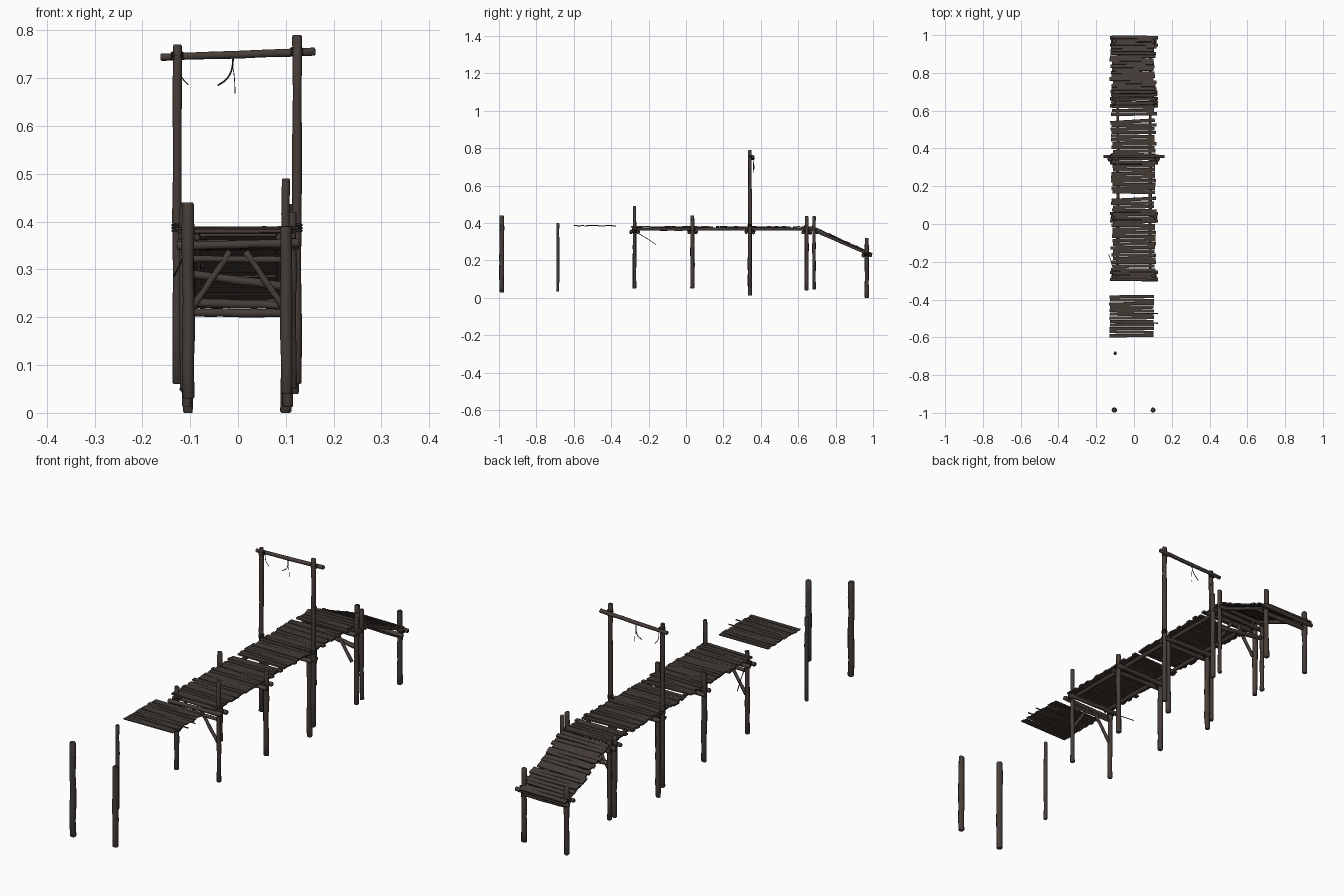
import bpy, bmesh, random
from mathutils import Vector, Matrix

random.seed(4)
if "Cube" in bpy.data.objects:
    bpy.data.objects.remove(bpy.data.objects["Cube"])


def material(name, rgb):
    m = bpy.data.materials.new(name)
    m.use_nodes = True
    m.diffuse_color = (*rgb, 1)
    m.node_tree.nodes["Principled BSDF"].inputs["Base Color"].default_value = (*rgb, 1)
    return m


LOG = material("log brown", (0.060, 0.046, 0.039))
PLANK = material("plank brown", (0.056, 0.043, 0.036))
ROPE = material("dark rope", (0.030, 0.024, 0.021))


def finish(name, bm, mat, smooth=False):
    bmesh.ops.recalc_face_normals(bm, faces=bm.faces)
    me = bpy.data.meshes.new(name)
    bm.to_mesh(me)
    bm.free()
    me.materials.append(mat)
    ob = bpy.data.objects.new(name, me)
    bpy.context.collection.objects.link(ob)
    if smooth:
        bpy.ops.object.select_all(action='DESELECT')
        ob.select_set(True)
        bpy.context.view_layer.objects.active = ob
        bpy.ops.object.shade_smooth_by_angle(angle=0.9)
    return ob


def log(name, a, b, r, mat=LOG, sides=9, rings=6, wobble=0.1):
    """Slightly crooked round timber from a to b with chamfered ends."""
    a, b = Vector(a), Vector(b)
    axis = b - a
    rot = axis.to_track_quat('Z', 'Y').to_matrix().to_4x4()
    bm = bmesh.new()
    chamfer = min(0.3, 0.3 * r / axis.length)
    steps = [0, chamfer] + [i / rings for i in range(1, rings)] + [1 - chamfer, 1]
    loops = []
    for i, t in enumerate(steps):
        end = i in (0, len(steps) - 1)
        rad = r * (0.8 if end else random.uniform(1 - wobble, 1 + wobble))
        off = Vector((random.uniform(-1, 1), random.uniform(-1, 1), 0)) * r * wobble
        m = Matrix.Translation(a + axis * t) @ rot @ Matrix.Translation(off)
        ring = bmesh.ops.create_circle(bm, segments=sides, radius=rad, matrix=m)
        loops.append(ring["verts"])
    for lo, hi in zip(loops, loops[1:]):
        for k in range(sides):
            n = (k + 1) % sides
            bm.faces.new((lo[k], lo[n], hi[n], hi[k]))
    bm.faces.new(loops[0])
    bm.faces.new(loops[-1])
    return finish(name, bm, mat, True)


def lashing(name, x, y, z, r):
    """Stack of rope turns around a post."""
    for k in (-1, 0, 1):
        c = z + k * 0.006
        log(name, (x, y, c - 0.003), (x, y, c + 0.003), r, ROPE, rings=2, wobble=0.03)


def rope(name, points, r):
    cu = bpy.data.curves.new(name, 'CURVE')
    cu.dimensions = '3D'
    cu.bevel_depth = r
    cu.bevel_resolution = 1
    cu.resolution_u = 5
    sp = cu.splines.new('BEZIER')
    sp.bezier_points.add(len(points) - 1)
    for p, co in zip(sp.bezier_points, points):
        p.co = co
        p.handle_left_type = p.handle_right_type = 'AUTO'
    cu.materials.append(ROPE)
    ob = bpy.data.objects.new(name, cu)
    bpy.context.collection.objects.link(ob)


def planks(name, start, end, count, x0, x1, thick, ragged, gaps=()):
    """Row of ragged boards from start (y, z) to end (y, z)."""
    s, e = Vector((0, *start)), Vector((0, *end))
    pitch = (e - s).length / count
    slope = (e - s).to_track_quat('Y', 'Z').to_matrix().to_4x4()
    bm = bmesh.new()
    for i in range(count):
        if i in gaps:
            continue
        l = x0 + random.uniform(-ragged, ragged)
        r = x1 + random.uniform(-ragged, ragged)
        c = s.lerp(e, (i + 0.5) / count)
        c += Vector(((l + r) / 2, 0, random.uniform(-0.0015, 0.0015)))
        yaw = random.uniform(-0.02, 0.02) + (0.06 if i + 1 in gaps else 0)
        m = (Matrix.Translation(c) @ slope @ Matrix.Rotation(yaw, 4, 'Z')
             @ Matrix.Rotation(random.uniform(-0.01, 0.01), 4, 'Y')
             @ Matrix.Diagonal((r - l, pitch * random.uniform(0.82, 0.97), thick, 1)))
        bmesh.ops.create_cube(bm, size=1, matrix=m)
    finish(name, bm, PLANK)


# Posts: name, x, y, bottom, top, radius
for name, x, y, lo, hi, r in (
    ("front_post_right", -0.104, -0.985, 0.03, 0.44, 0.013),
    ("front_post_left", 0.101, -0.985, 0.04, 0.39, 0.012),
    ("lone_thin_post", -0.1, -0.685, 0.035, 0.4, 0.008),
    ("deck_end_post_right", -0.102, -0.275, 0.05, 0.41, 0.010),
    ("deck_end_post_left", 0.1, -0.275, 0.05, 0.49, 0.009),
    ("second_post_right", -0.112, 0.035, 0.05, 0.44, 0.011),
    ("second_post_left", 0.112, 0.035, 0.05, 0.42, 0.011),
    ("gate_support_right", -0.106, 0.342, 0.012, 0.375, 0.011),
    ("gate_support_left", 0.104, 0.342, 0.012, 0.375, 0.011),
    ("gate_post_right", -0.127, 0.342, 0.06, 0.77, 0.010),
    ("gate_post_left", 0.123, 0.342, 0.06, 0.79, 0.010),
    ("fourth_post_right", -0.108, 0.645, 0.04, 0.39, 0.011),
    ("fourth_post_left", 0.118, 0.645, 0.04, 0.437, 0.010),
    ("fifth_post_right", -0.112, 0.685, 0.045, 0.39, 0.009),
    ("fifth_post_left", 0.115, 0.685, 0.045, 0.437, 0.009),
    ("ramp_post_right", -0.104, 0.967, 0.0, 0.29, 0.011),
    ("ramp_post_left", 0.101, 0.967, 0.0, 0.32, 0.011),
):
    log(name, (x, y, lo), (x, y, hi), r)

# Paired cross beams clamped to the posts, with lashings
for y, z in ((-0.275, 0.352), (0.035, 0.352), (0.342, 0.352), (0.645, 0.35), (0.967, 0.228)):
    for side in (-1, 1):
        tilt = random.uniform(-0.004, 0.004)
        log("cross_beam", (-0.128, y + side * 0.019, z - tilt),
            (0.128, y + side * 0.019, z + tilt), 0.009)
        lashing("beam_lashing", side * 0.105, y, z + 0.005, 0.0155)
log("ramp_tie_beam", (-0.1, 0.967, 0.21), (0.1, 0.967, 0.208), 0.009)
log("crooked_tie_beam", (-0.11, 0.685, 0.292), (0.11, 0.685, 0.262), 0.009)
log("landing_beam", (-0.125, 0.7, 0.35), (0.125, 0.7, 0.352), 0.008)
log("front_tie_beam", (-0.1, -0.275, 0.322), (0.1, -0.275, 0.32), 0.007)

# Knee braces
for y in (-0.275, 0.645):
    for side in (-1, 1):
        log("knee_brace", (side * 0.096, y, 0.218), (side * 0.016, y, 0.338), 0.007)

# Long beams below the decks
for side in (-1, 1):
    x = side * 0.086
    log("deck_stringer", (x, -0.29, 0.367), (x, 0.7, 0.367), 0.008, rings=12)
    log("ramp_stringer", (x, 0.67, 0.368), (x, 0.99, 0.227), 0.008)

# Board decks
planks("main_deck", (-0.292, 0.379), (0.69, 0.379), 50, -0.118, 0.113, 0.007, 0.008,
       gaps=(22, 43))
planks("ramp_deck", (0.69, 0.374), (0.996, 0.236), 18, -0.12, 0.11, 0.007, 0.009)
planks("detached_deck", (-0.6, 0.386), (-0.375, 0.386), 12, -0.13, 0.105, 0.004, 0.003)
for y in (-0.475, -0.525):
    log("loose_stick", (-0.1, y, 0.387), (0.128, y, 0.387), 0.003, PLANK, sides=6)

# Gate top beam
log("gate_beam", (-0.162, 0.358, 0.744), (0.162, 0.358, 0.755), 0.008)
lashing("gate_lashing", -0.127, 0.346, 0.747, 0.0135)
lashing("gate_lashing", 0.123, 0.346, 0.756, 0.0135)
for x in (-0.127, 0.123):
    lashing("post_lashing", x, 0.342, 0.387, 0.0125)

# Hanging rope ends
rope("gate_rope", [(-0.01, 0.358, 0.742), (-0.014, 0.362, 0.715),
                   (-0.025, 0.365, 0.697), (-0.042, 0.362, 0.685)], 0.0018)
rope("gate_rope_short", [(-0.012, 0.358, 0.73), (-0.008, 0.36, 0.705), (-0.006, 0.36, 0.668)], 0.0008)
rope("post_rope", [(-0.12, 0.358, 0.742), (-0.119, 0.362, 0.705), (-0.104, 0.362, 0.686)], 0.0012)
rope("deck_rope", [(-0.105, -0.255, 0.345), (-0.118, -0.21, 0.318), (-0.134, -0.16, 0.285)], 0.0018)
